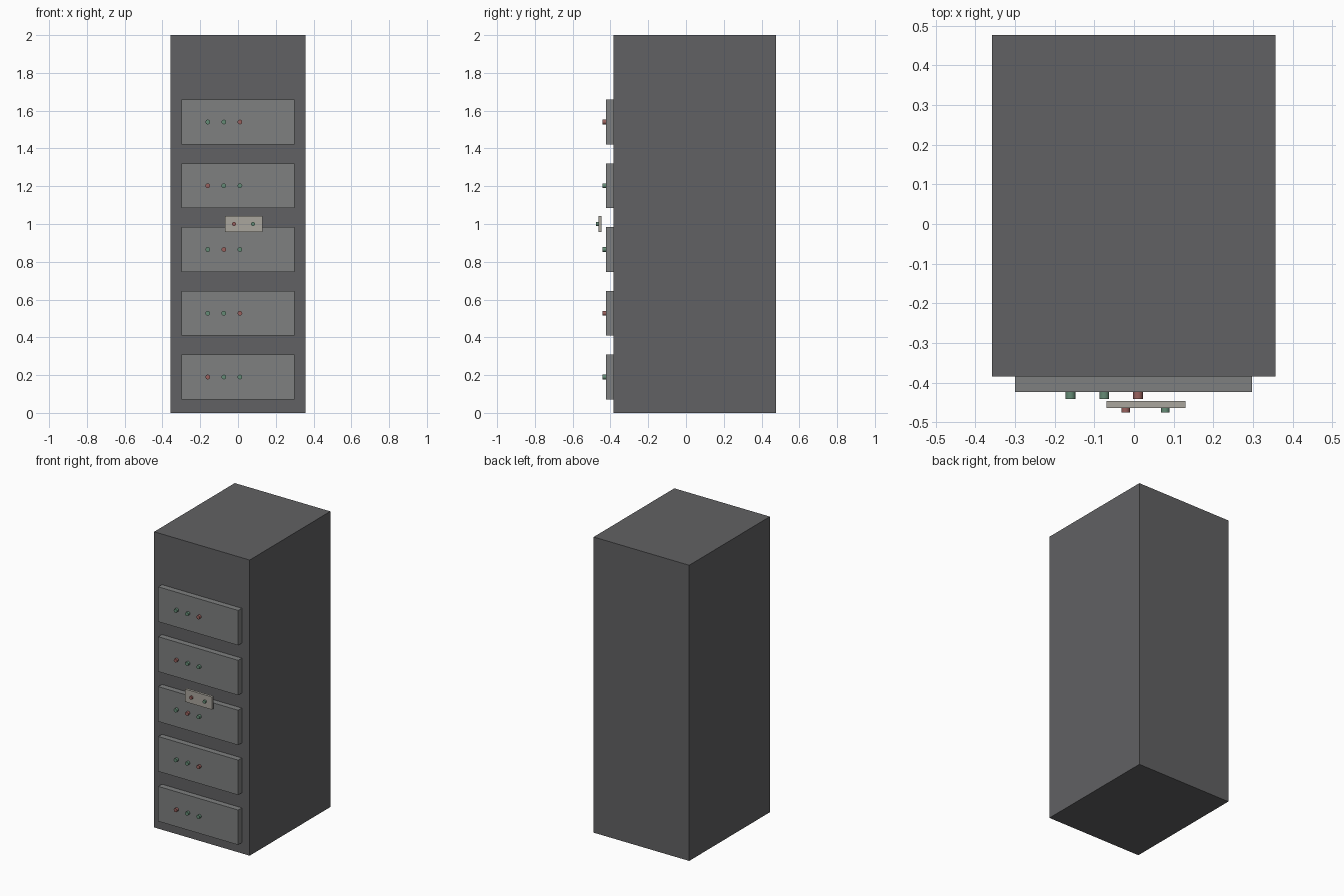
import bpy, math

if "Cube" in bpy.data.objects:
    bpy.data.objects.remove(bpy.data.objects["Cube"])


def material(name, rgb):
    m = bpy.data.materials.new(name)
    m.diffuse_color = (*rgb, 1)
    m.use_nodes = True
    m.node_tree.nodes["Principled BSDF"].inputs["Base Color"].default_value = m.diffuse_color
    return m


DARK = material("dark_metal", (0.12, 0.12, 0.125))
MID = material("panel_metal", (0.21, 0.215, 0.215))
PALE = material("pale_plate", (0.40, 0.38, 0.34))
RED = material("red_light", (0.32, 0.12, 0.11))
GREEN = material("green_light", (0.13, 0.26, 0.18))


def box(name, x, y, z, mat):
    """Box from (min, max) ranges on each axis."""
    bpy.ops.mesh.primitive_cube_add(size=1, location=[sum(r) / 2 for r in (x, y, z)])
    ob = bpy.context.object
    ob.name = name
    ob.scale = [r[1] - r[0] for r in (x, y, z)]
    bpy.ops.object.transform_apply(location=False, rotation=False, scale=True)
    ob.data.materials.append(mat)
    return ob


def light(name, x, z, y, radius, mat):
    """Round indicator light pointing forward."""
    depth = y[1] - y[0]
    bpy.ops.mesh.primitive_cylinder_add(vertices=16, radius=radius, depth=depth,
                                        location=(x, sum(y) / 2, z),
                                        rotation=(math.pi / 2, 0, 0))
    ob = bpy.context.object
    ob.name = name
    ob.data.materials.append(mat)
    bpy.ops.object.shade_smooth_by_angle(angle=math.radians(40))


# Cabinet body
box("cabinet_body", (-0.358, 0.357), (-0.385, 0.477), (0, 2), DARK)

# Rack units with three indicator lights each, bottom to top
rows = ["RGG", "GGR", "GRG", "RGG", "GGR"]
for i, row in enumerate(rows):
    z = 0.19 + i * 0.3375
    box(f"rack_unit_{i + 1}", (-0.30, 0.298), (-0.424, -0.384),
        (z - 0.118, z + 0.118), MID)
    for j, c in enumerate(row):
        light(f"rack_light_{i + 1}_{j + 1}", -0.16 + j * 0.085, z,
              (-0.441, -0.423), 0.0125, RED if c == "R" else GREEN)

# Small control plate held in front of the middle unit
box("control_plate", (-0.07, 0.13), (-0.464, -0.447), (0.957, 1.043), PALE)
for name, x, mat in (("left", -0.021, RED), ("right", 0.079, GREEN)):
    light(f"control_light_{name}", x, 1.0, (-0.476, -0.463), 0.011, mat)
